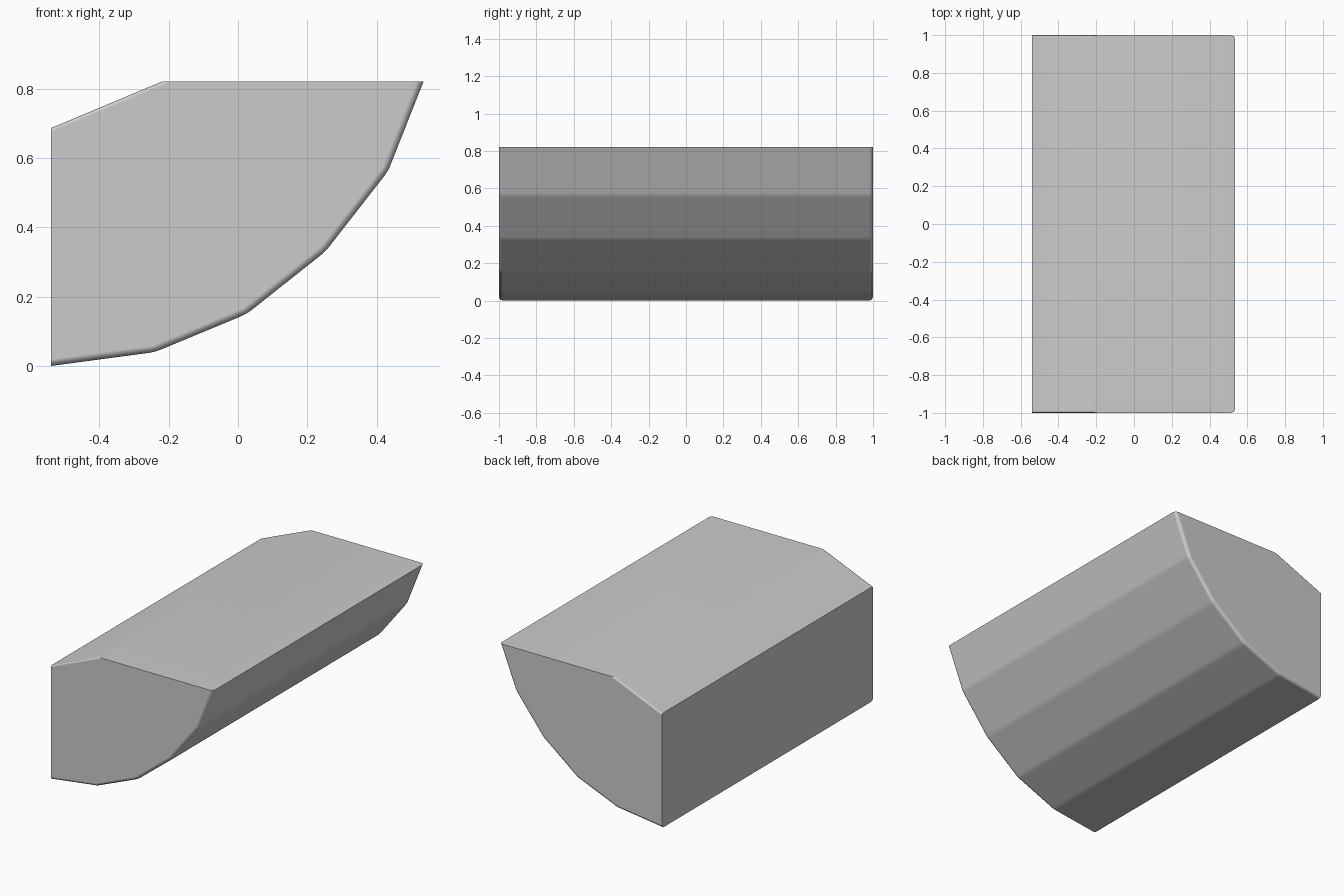
import bpy, bmesh

if "Cube" in bpy.data.objects:
    bpy.data.objects.remove(bpy.data.objects["Cube"])

# Cross-section (x, z): faceted curved underside, flat top, sloped shoulder
profile = [(-0.54, 0.0), (-0.24, 0.04), (0.025, 0.15), (0.252, 0.33),
           (0.433, 0.562), (0.535, 0.82), (-0.22, 0.82), (-0.54, 0.686)]
HALF = 1.0
BEVEL = 0.02
n = len(profile)

bm = bmesh.new()
weight = bm.edges.layers.float.new("bevel_weight_edge")
front = [bm.verts.new((x, -HALF, z)) for x, z in profile]
back = [bm.verts.new((x, HALF, z)) for x, z in profile]
bm.faces.new(front)
bm.faces.new(back[::-1])
for i in range(n):
    j = (i + 1) % n
    bm.faces.new((front[j], front[i], back[i], back[j]))
bmesh.ops.recalc_face_normals(bm, faces=bm.faces[:])

# Softened edges: end rims of the curve, curve creases, and the shoulder rims
for ring in (front, back):
    for i in range(5):
        bm.edges.get((ring[i], ring[i + 1]))[weight] = 1.0
    bm.edges.get((ring[6], ring[7]))[weight] = 0.5
for i in range(1, 5):
    bm.edges.get((front[i], back[i]))[weight] = 0.8

mesh = bpy.data.meshes.new("curved_block")
bm.to_mesh(mesh)
bm.free()
block = bpy.data.objects.new("curved_block", mesh)
bpy.context.collection.objects.link(block)

bpy.context.view_layer.objects.active = block
block.select_set(True)
bpy.ops.object.shade_smooth_by_angle()

bev = block.modifiers.new("soft_edges", 'BEVEL')
bev.limit_method = 'WEIGHT'
bev.width = BEVEL
bev.segments = 2
bev.harden_normals = True
